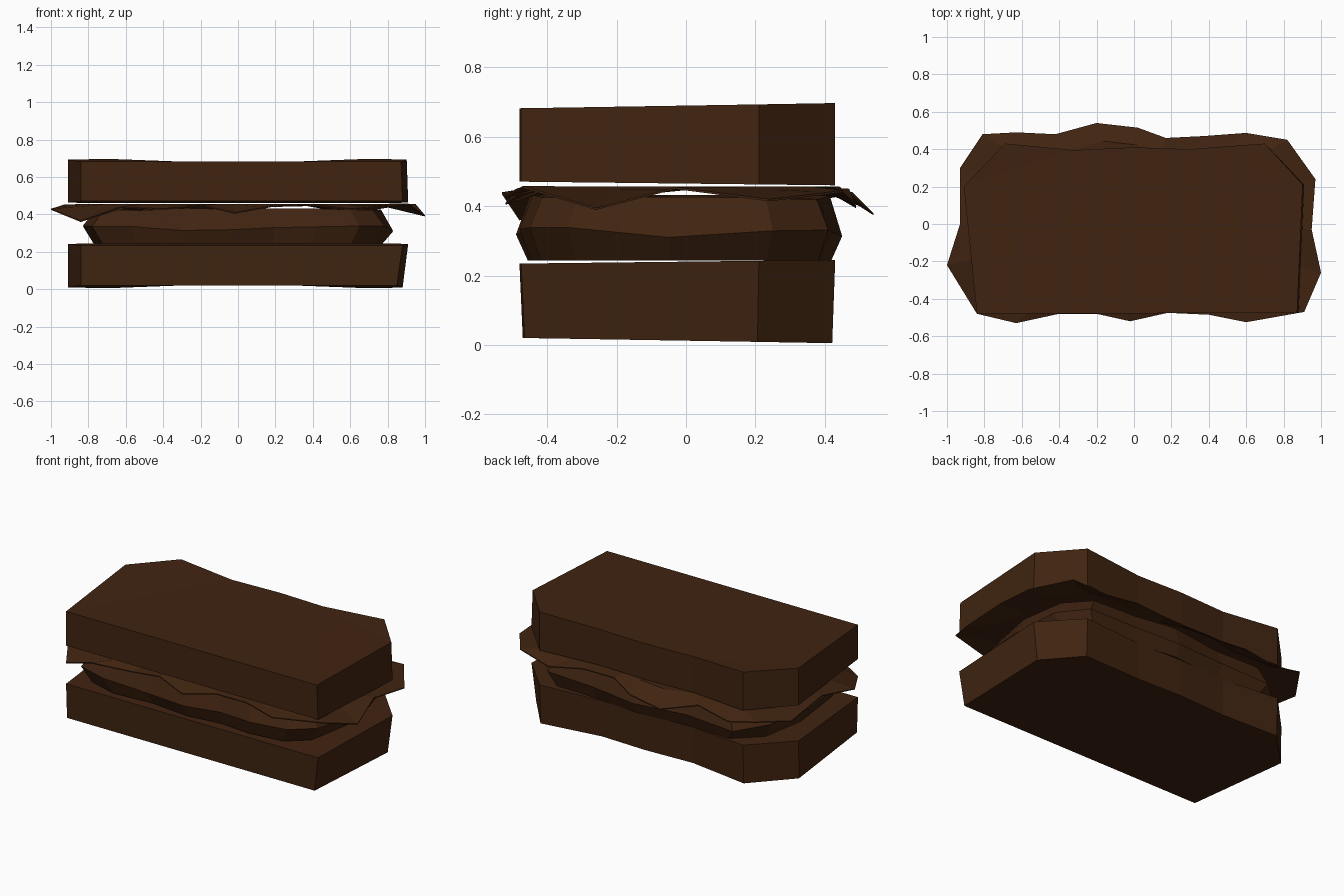
import bpy, bmesh, random

cube = bpy.data.objects.get("Cube")
if cube:
    bpy.data.objects.remove(cube, do_unlink=True)
random.seed(4)

brown = bpy.data.materials.new("toasted brown")
brown.use_nodes = True
colour = (0.052, 0.0175, 0.0054, 1)
brown.diffuse_color = colour
brown.node_tree.nodes["Principled BSDF"].inputs["Base Color"].default_value = colour


def loft(name, rings):
    """Join equal rings of points into a closed, flat-shaded solid."""
    bm = bmesh.new()
    loops = [[bm.verts.new(p) for p in ring] for ring in rings]
    for low, high in zip(loops, loops[1:]):
        n = len(low)
        for i in range(n):
            j = (i + 1) % n
            bm.faces.new((low[i], low[j], high[j], high[i]))
    caps = [bm.faces.new(loops[0][::-1]), bm.faces.new(loops[-1])]
    bmesh.ops.triangulate(bm, faces=caps)
    bmesh.ops.recalc_face_normals(bm, faces=bm.faces)
    mesh = bpy.data.meshes.new(name)
    bm.to_mesh(mesh)
    bm.free()
    mesh.materials.append(brown)
    obj = bpy.data.objects.new(name, mesh)
    bpy.context.collection.objects.link(obj)
    return obj


# Bread slices: one loaf outline, outer crust raised at the back shoulders
loaf = [(-0.84, -0.48), (0.88, -0.475), (0.91, 0.21), (0.70, 0.43),
        (0.30, 0.40), (0, 0.41), (-0.32, 0.395), (-0.69, 0.43), (-0.91, 0.20)]


def crust(x, y):
    return 0.015 * max(0, abs(x) - 0.3) / 0.4 * max(0, y) / 0.43


def squeeze(x, amount):
    return x - amount if x > 0.8 else x


loft("bottom_bread", [
    [(squeeze(x, 0.03), y * 0.98, 0.02 - crust(x, y)) for x, y in loaf],
    [(x, y, 0.24 + 0.005 * y / 0.43) for x, y in loaf]])
loft("top_bread", [
    [(x, y, 0.465 - 0.005 * y / 0.43) for x, y in loaf],
    [(squeeze(x, 0.008), y, 0.682 + crust(x, y)) for x, y in loaf]])

# Filling: lumpy patty, widest at mid height
patty = [(-0.78, -0.42), (-0.58, -0.48), (-0.3, -0.46), (-0.03, -0.49),
         (0.2, -0.46), (0.42, -0.48), (0.65, -0.45), (0.78, -0.34),
         (0.83, -0.05), (0.79, 0.25), (0.66, 0.41), (0.35, 0.42),
         (0.05, 0.45), (-0.3, 0.42), (-0.62, 0.43), (-0.78, 0.28),
         (-0.83, -0.02)]


def lumpy(scale, z, wobble):
    return [(x * scale, y * scale, z + random.uniform(-wobble, wobble))
            for x, y in patty]


loft("filling", [lumpy(0.93, 0.243, 0), lumpy(1, 0.325, 0.018),
                 lumpy(0.92, 0.425, 0.01)])

# Lettuce leaf: thin sheet with a drooping, frilled rim
frill = [(-0.84, -0.48, 0.365), (-0.63, -0.53, 0.44), (-0.4, -0.48, 0.43),
         (-0.2, -0.48, 0.452), (-0.02, -0.52, 0.41), (0.18, -0.475, 0.445),
         (0.4, -0.485, 0.452), (0.6, -0.525, 0.43), (0.91, -0.47, 0.458),
         (1, -0.26, 0.395), (0.95, -0.03, 0.455), (0.97, 0.24, 0.42),
         (0.82, 0.45, 0.445), (0.6, 0.487, 0.41), (0.37, 0.47, 0.45),
         (0.17, 0.46, 0.445), (0.02, 0.515, 0.40), (-0.2, 0.54, 0.38),
         (-0.42, 0.48, 0.44), (-0.63, 0.49, 0.40), (-0.81, 0.48, 0.44),
         (-0.93, 0.30, 0.41), (-0.93, 0, 0.452), (-1, -0.22, 0.43)]
thin = 0.006
inner = [(x * 0.82, y * 0.82, 0.456) for x, y, z in frill]
loft("lettuce", [
    [(x, y, z - thin) for x, y, z in inner],
    [(x, y, z - thin) for x, y, z in frill],
    frill, inner])
